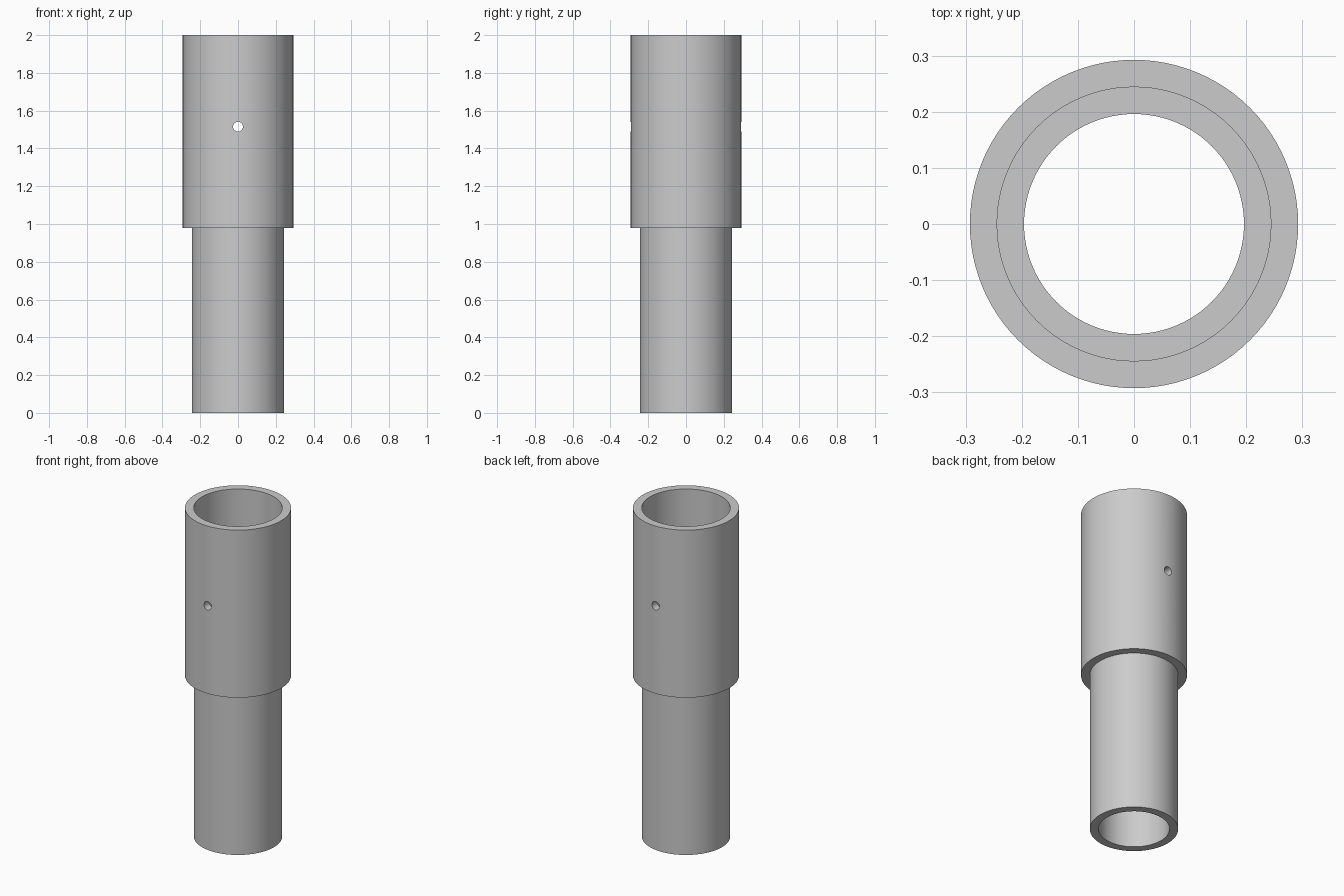
import bpy, bmesh, math
from mathutils import Matrix, Vector

cube = bpy.data.objects.get("Cube")
if cube:
    bpy.data.objects.remove(cube, do_unlink=True)

SEGMENTS = 96
OUTER, MIDDLE, BORE = 0.2925, 0.244, 0.196
STEP, LEDGE, TOP = 0.98, 1.03, 2.0
HOLE_Z, HOLE_R = 1.515, 0.026

# Plain grey material
grey = bpy.data.materials.new("plain grey")
grey.use_nodes = True
colour = (0.6, 0.6, 0.6, 1)
grey.diffuse_color = colour
grey.node_tree.nodes["Principled BSDF"].inputs["Base Color"].default_value = colour


def add_object(name, bm):
    bmesh.ops.recalc_face_normals(bm, faces=bm.faces)
    mesh = bpy.data.meshes.new(name)
    bm.to_mesh(mesh)
    bm.free()
    mesh.materials.append(grey)
    obj = bpy.data.objects.new(name, mesh)
    bpy.context.collection.objects.link(obj)
    return obj


def lathe(name, profile):
    """Revolve a closed (radius, height) profile around the z axis."""
    bm = bmesh.new()
    verts = [bm.verts.new((r, 0, z)) for r, z in profile]
    edges = [bm.edges.new((a, b)) for a, b in zip(verts, verts[1:] + verts[:1])]
    bmesh.ops.spin(bm, geom=verts + edges, cent=(0, 0, 0), axis=(0, 0, 1),
                   angle=math.tau, steps=SEGMENTS, use_merge=True)
    bmesh.ops.remove_doubles(bm, verts=bm.verts, dist=1e-5)
    return add_object(name, bm)


# Stepped tube: narrow pipe below, wide socket above with an inner ledge
tube = lathe("stepped_tube", [
    (BORE, 0), (MIDDLE, 0), (MIDDLE, STEP), (OUTER, STEP),
    (OUTER, TOP), (MIDDLE, TOP), (MIDDLE, LEDGE), (BORE, LEDGE)])

# Pin hole through the front and back walls of the socket
bm = bmesh.new()
bmesh.ops.create_cone(
    bm, cap_ends=True, segments=24, radius1=HOLE_R, radius2=HOLE_R, depth=1,
    matrix=Matrix.Translation(Vector((0, 0, HOLE_Z))) @ Matrix.Rotation(math.pi / 2, 4, "X"))
cutter = add_object("pin_hole_cutter", bm)
cutter.hide_render = True

cut = tube.modifiers.new("pin hole", "BOOLEAN")
cut.operation = "DIFFERENCE"
cut.solver = "EXACT"
cut.object = cutter

bpy.ops.object.select_all(action="DESELECT")
bpy.context.view_layer.objects.active = tube
tube.select_set(True)
bpy.ops.object.modifier_apply(modifier=cut.name)
bpy.data.objects.remove(cutter, do_unlink=True)

# Smooth walls with crisp rims
bpy.ops.object.shade_smooth_by_angle(angle=math.radians(30))
